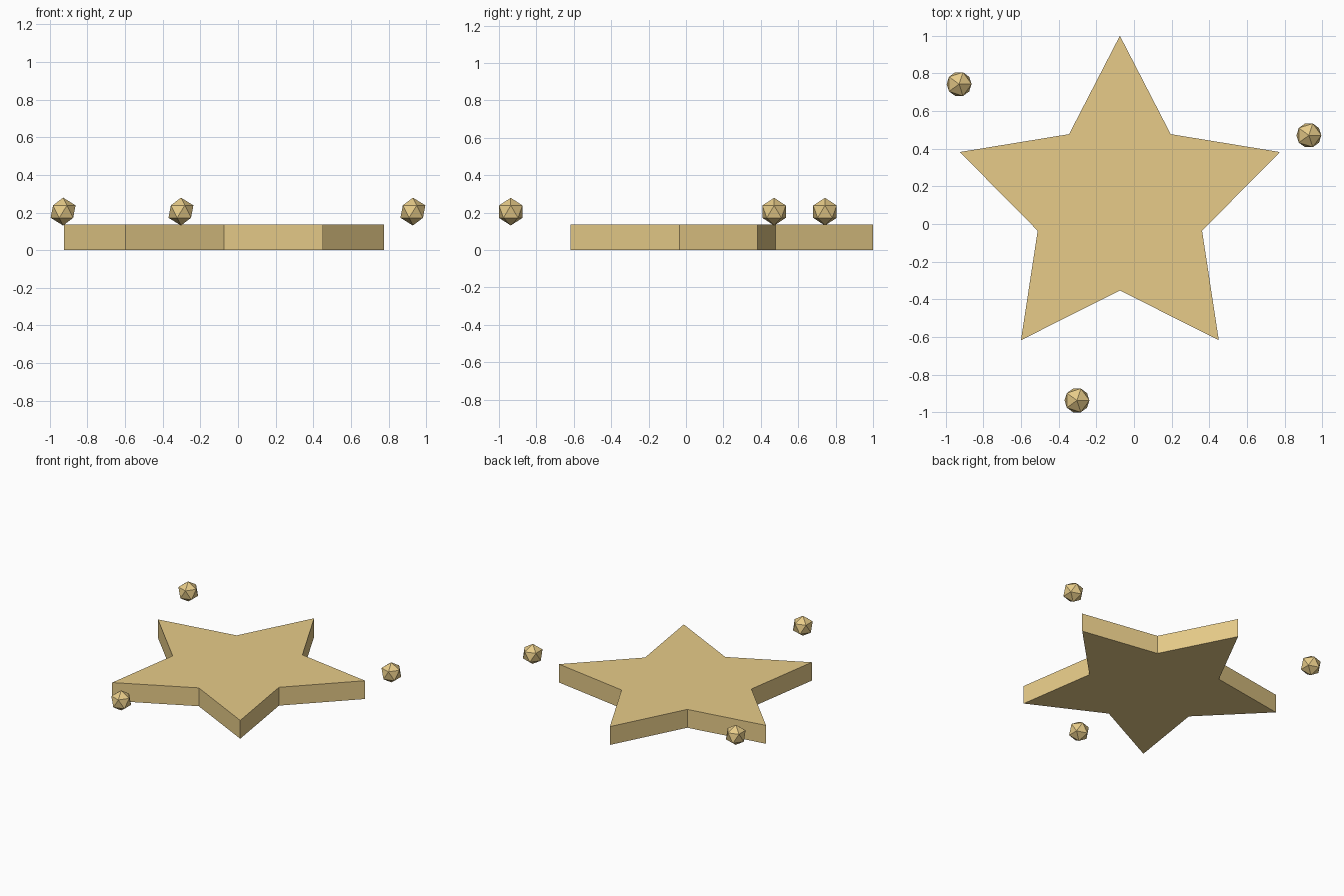
import bpy, bmesh
from math import sin, cos, pi

if "Cube" in bpy.data.objects:
    bpy.data.objects.remove(bpy.data.objects["Cube"])

gold = bpy.data.materials.new("gold")
gold.diffuse_color = (0.8, 0.6, 0.25, 1)
gold.use_nodes = True
gold.node_tree.nodes["Principled BSDF"].inputs["Base Color"].default_value = gold.diffuse_color


def add_object(name, bm, location):
    mesh = bpy.data.meshes.new(name)
    bmesh.ops.recalc_face_normals(bm, faces=bm.faces)
    bm.to_mesh(mesh)
    bm.free()
    mesh.materials.append(gold)
    obj = bpy.data.objects.new(name, mesh)
    obj.location = location
    bpy.context.collection.objects.link(obj)
    return obj


# Star plate: alternating outer and inner radii, extruded upwards
OUTER, INNER, THICKNESS = 0.894, 0.459, 0.136
bm = bmesh.new()
outline = []
for i in range(10):
    r = INNER if i % 2 else OUTER
    a = pi / 2 + i * pi / 5
    outline.append(bm.verts.new((r * cos(a), r * sin(a), 0)))
base = bm.faces.new(outline)
top = bmesh.ops.extrude_face_region(bm, geom=[base], use_keep_orig=True)
top_verts = [g for g in top["geom"] if isinstance(g, bmesh.types.BMVert)]
bmesh.ops.translate(bm, verts=top_verts, vec=(0, 0, THICKNESS))
add_object("star_plate", bm, (-0.075, 0.106, 0))

# Sparkles: three small faceted balls floating around the star
for i, (x, y) in enumerate([(-0.929, 0.743), (0.929, 0.471), (-0.303, -0.937)]):
    bm = bmesh.new()
    bmesh.ops.create_icosphere(bm, subdivisions=1, radius=0.074)
    add_object(f"sparkle_{i + 1}", bm, (x, y, 0.205))
